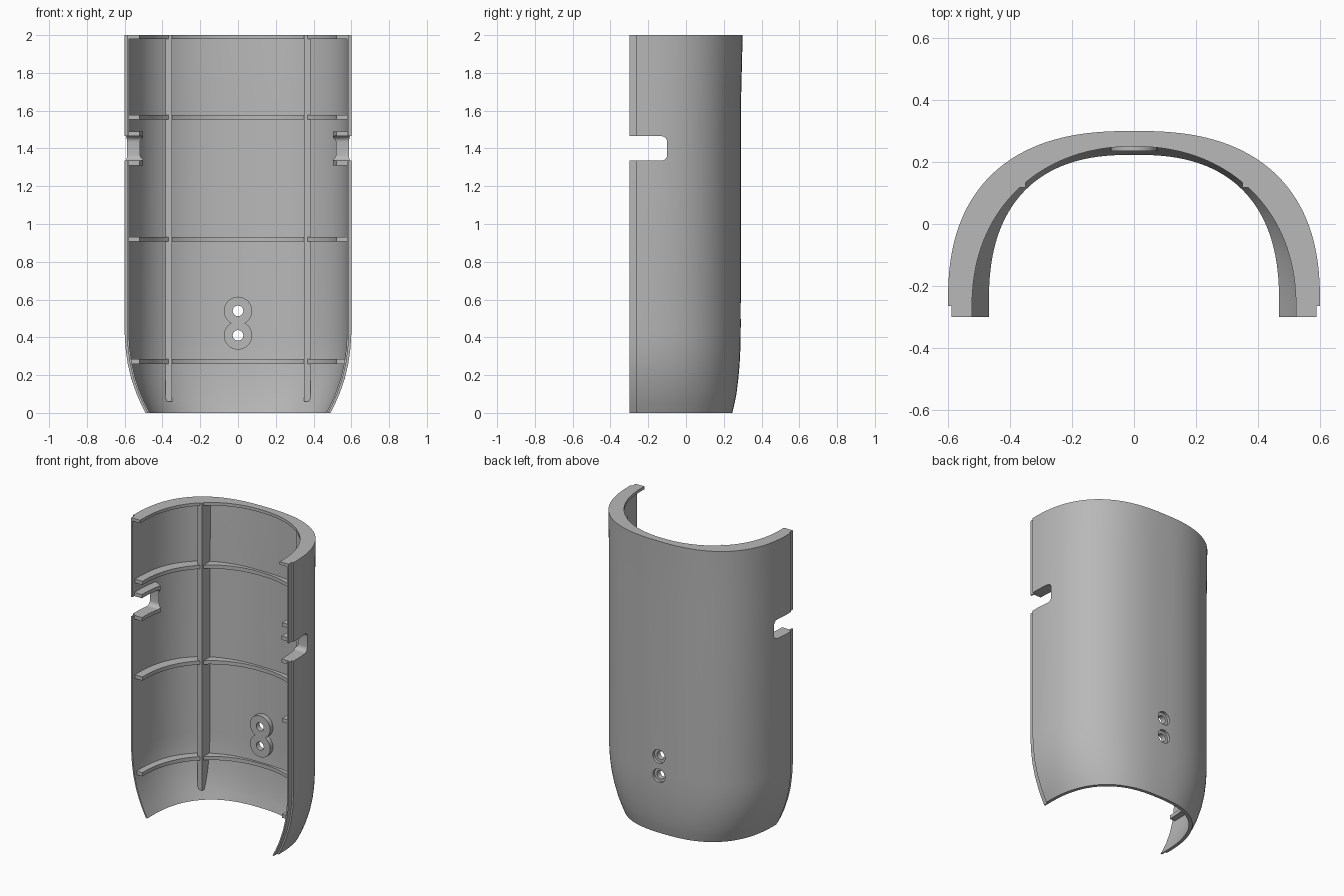
import bpy, bmesh, math
from mathutils import Matrix

if "Cube" in bpy.data.objects:
    bpy.data.objects.remove(bpy.data.objects["Cube"], do_unlink=True)

grey = bpy.data.materials.new("plain grey")
grey.use_nodes = True
colour = (0.48, 0.48, 0.48, 1)
grey.diffuse_color = colour
grey.node_tree.nodes["Principled BSDF"].inputs["Base Color"].default_value = colour

FRONT, SEAM, WALL = -0.3, -0.265, 0.022
POWER, SEGS = 2.5, 72
# height, half width, back depth of the shell
LEVELS = [(0, .49, .245), (.05, .515, .257), (.1, .537, .267), (.18, .565, .277),
          (.26, .584, .284), (.34, .595, .288), (.42, .6, .29), (1.6, .6, .29), (2, .6, .3)]


def dims(z):
    for (z0, a0, b0), (z1, a1, b1) in zip(LEVELS, LEVELS[1:]):
        if z <= z1:
            f = (z - z0) / (z1 - z0)
            return a0 + (a1 - a0) * f, b0 + (b1 - b0) * f


def arch(half, back, power=POWER, t0=0.0, t1=math.pi):
    pts = []
    for i in range(SEGS + 1):
        t = t0 + (t1 - t0) * i / SEGS
        c, s = math.cos(t), max(math.sin(t), 0)
        pts.append((math.copysign(abs(c) ** (2 / power), c) * half,
                    SEAM + (back - SEAM) * s ** (2 / power)))
    return pts


def make_object(name, bm):
    bmesh.ops.recalc_face_normals(bm, faces=bm.faces)
    mesh = bpy.data.meshes.new(name)
    bm.to_mesh(mesh)
    bm.free()
    mesh.materials.append(grey)
    ob = bpy.data.objects.new(name, mesh)
    bpy.context.collection.objects.link(ob)
    return ob


def loft(name, sections):
    """Solid strip from (z, outer points, inner points) sections."""
    bm = bmesh.new()
    rows = [[[bm.verts.new((x, y, z)) for x, y in side] for side in (out, inn)]
            for z, out, inn in sections]
    n = len(rows[0][0])
    for lo, hi in zip(rows, rows[1:]):
        for s in (0, 1):
            for i in range(n - 1):
                bm.faces.new((lo[s][i], lo[s][i + 1], hi[s][i + 1], hi[s][i]))
        for i in (0, n - 1):
            bm.faces.new((lo[0][i], lo[1][i], hi[1][i], hi[0][i]))
    for out, inn in (rows[0], rows[-1]):
        for i in range(n - 1):
            bm.faces.new((out[i], out[i + 1], inn[i + 1], inn[i]))
    return make_object(name, bm)


def cylinder(name, radius, y0, y1, z):
    bm = bmesh.new()
    bmesh.ops.create_cone(bm, cap_ends=True, segments=40, radius1=radius,
                          radius2=radius, depth=y1 - y0)
    bm.transform(Matrix.Translation((0, (y0 + y1) / 2, z)) @ Matrix.Rotation(math.pi / 2, 4, 'X'))
    return make_object(name, bm)


def boolean(ob, tool, mode='DIFFERENCE'):
    mod = ob.modifiers.new("cut", 'BOOLEAN')
    mod.operation, mod.solver, mod.object = mode, 'EXACT', tool
    bpy.context.view_layer.objects.active = ob
    bpy.ops.object.modifier_apply(modifier=mod.name)


# Curved shell with a stepped lip along both front edges
def shell_section(z):
    a, b = dims(z)
    lip, inn = a - 0.012, a - WALL
    outer = [(lip, FRONT), (lip, SEAM)] + arch(a, b) + [(-lip, SEAM), (-lip, FRONT)]
    inner = ([(inn, FRONT), (inn, SEAM - .001)] + arch(inn, b - WALL)
             + [(-inn, SEAM - .001), (-inn, FRONT)])
    return z, outer, inner


shell = loft("shell", [shell_section(lv[0]) for lv in LEVELS])
parts = [shell]


# Slabs between the wall and the inner rib line
def rib_section(z, front, t0=0.0, t1=math.pi):
    a, b = dims(z)
    outer = arch(a - .014, b - .012, POWER, t0, t1)
    inner = arch(.522, .25, 2.15, t0, t1)
    if t0 == 0:
        outer.insert(0, (a - .014, front))
        inner.insert(0, (.522, front))
    if t1 == math.pi:
        outer.append((.014 - a, front))
        inner.append((-.522, front))
    return z, outer, inner


for name, z0, z1, front in (("bottom_rib", .26, .285, -.275), ("lower_rib", .907, .932, -.275),
                            ("upper_rib", 1.553, 1.578, -.275), ("top_rib", 1.98, 2, FRONT)):
    parts.append(loft(name, [rib_section(z, front) for z in (z0, z1)]))


# Vertical ribs, following the wall
def upright_section(z, side):
    a, b = dims(z)
    xs = (.35, .385)
    back = [SEAM + (b - SEAM) * (1 - (x / a) ** POWER) ** (1 / POWER) - .012 for x in xs]
    front = min(.118, min(back) - .002)
    return z, [(side * x, y) for x, y in zip(xs, back)], [(side * x, front) for x in xs]


heights = [.06] + [lv[0] for lv in LEVELS[2:]]
for label, side in (("left", 1), ("right", -1)):
    parts.append(loft(label + "_upright_rib", [upright_section(z, side) for z in heights]))

# Side notches with a raised frame inside
bend = .28
for label, side in (("left", 1), ("right", -1)):
    span = (0, bend) if side > 0 else (math.pi - bend, math.pi)
    frame = loft(label + "_notch_frame", [rib_section(z, -.28, *span) for z in (1.31, 1.49)])
    bm = bmesh.new()
    bmesh.ops.create_cube(bm, size=1)
    bm.transform(Matrix.Translation((side * .55, -.25, 1.4)) @ Matrix.Diagonal((.3, .3, .13, 1)))
    corners = [e for e in bm.edges if all(v.co.y > -.2 for v in e.verts)
               and abs(e.verts[0].co.x - e.verts[1].co.x) > .1]
    bmesh.ops.bevel(bm, geom=corners, offset=.03, segments=6, profile=.5, affect='EDGES')
    cutter = make_object("notch_cutter", bm)
    boolean(shell, cutter)
    boolean(frame, cutter)
    bpy.data.objects.remove(cutter, do_unlink=True)
    parts.append(frame)

# Double screw boss with through holes and outer counterbores
hole_heights = (.41, .54)
boss = cylinder("screw_boss", .075, .235, .28, hole_heights[0])
other = cylinder("boss_half", .075, .235, .28, hole_heights[1])
boolean(boss, other, 'UNION')
bpy.data.objects.remove(other, do_unlink=True)
parts.append(boss)
for z in hole_heights:
    for radius, start in ((.028, .1), (.046, .27)):
        cutter = cylinder("hole_cutter", radius, start, .4, z)
        boolean(shell, cutter)
        boolean(boss, cutter)
        bpy.data.objects.remove(cutter, do_unlink=True)

# Smooth curved walls, keep crisp edges
for ob in parts:
    bpy.ops.object.select_all(action='DESELECT')
    ob.select_set(True)
    bpy.context.view_layer.objects.active = ob
    bpy.ops.object.shade_smooth_by_angle(angle=math.radians(30))
